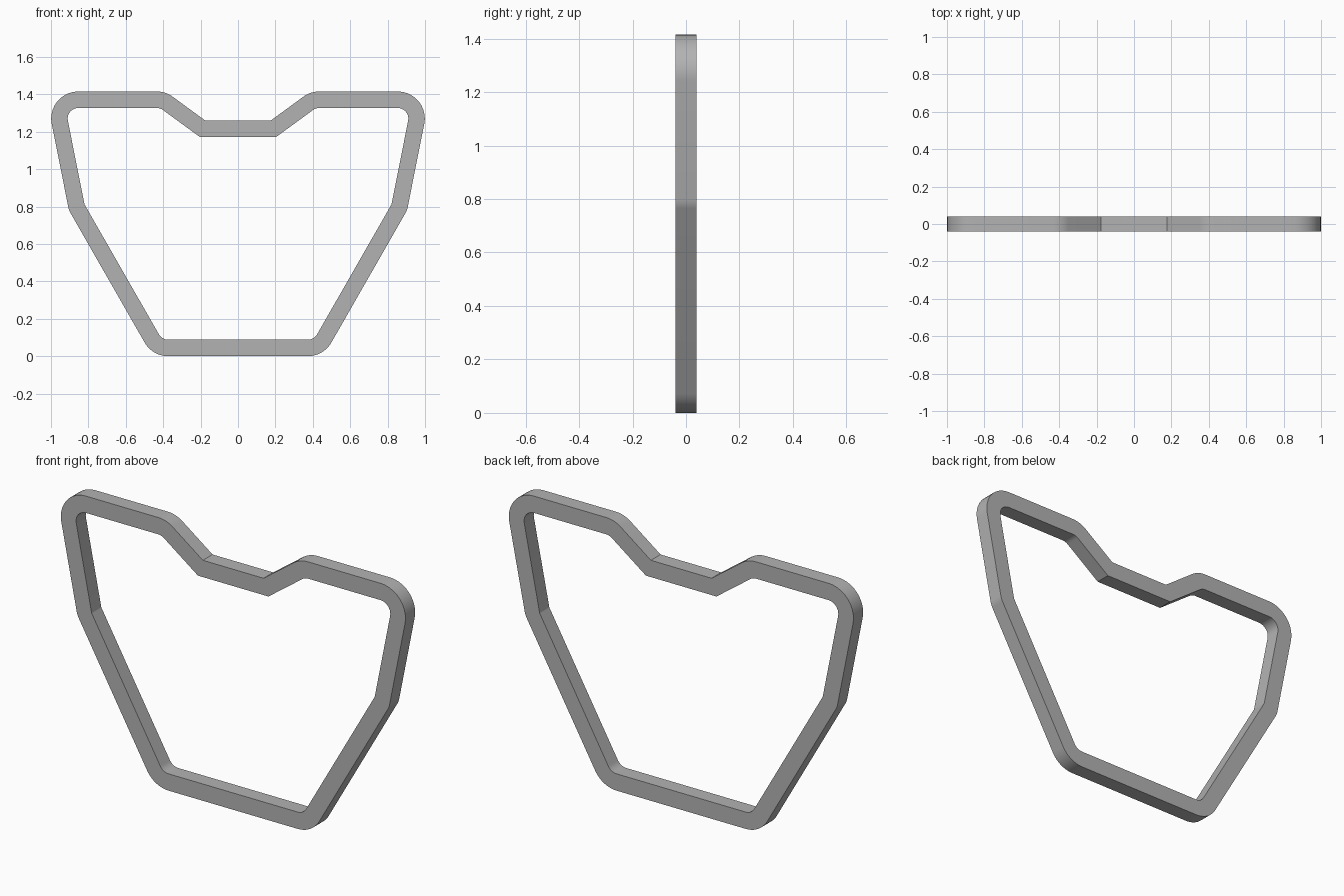
import bpy, bmesh, math
from mathutils import Vector

if "Cube" in bpy.data.objects:
    bpy.data.objects.remove(bpy.data.objects["Cube"], do_unlink=True)

WIDTH, DEPTH = 0.088, 0.08

# Right half of the centre line: x, z, bend radius
half = [(0.432, 0.044, 0.1), (0.862, 0.795, 0.06), (0.977, 1.371, 0.101),
        (0.402, 1.371, 0.1), (0.19, 1.216, 0)]
corners = half + [(-x, z, r) for x, z, r in reversed(half)]


def rounded_path(corners, steps=10):
    """Replace each corner of a closed path by a tangent arc."""
    path = []
    for i, (x, z, r) in enumerate(corners):
        p = Vector((x, z))
        a = (Vector(corners[i - 1][:2]) - p).normalized()
        b = (Vector(corners[(i + 1) % len(corners)][:2]) - p).normalized()
        if r == 0:
            path.append(p)
            continue
        opening = a.angle(b) / 2
        middle = (a + b).normalized()
        centre = p + middle * r / math.sin(opening)
        start = p + a * r / math.tan(opening) - centre
        end = p + b * r / math.tan(opening) - centre
        turn = start.angle_signed(end)
        for k in range(steps + 1):
            angle = -turn * k / steps
            c, s = math.cos(angle), math.sin(angle)
            path.append(centre + Vector((start.x * c - start.y * s,
                                         start.x * s + start.y * c)))
    return path


def offset(path, distance):
    """Shift a closed path sideways with mitred corners."""
    result = []
    for i, p in enumerate(path):
        d1 = (p - path[i - 1]).normalized()
        d2 = (path[(i + 1) % len(path)] - p).normalized()
        n1, n2 = Vector((d1.y, -d1.x)), Vector((d2.y, -d2.x))
        result.append(p + (n1 + n2) * distance / (1 + n1.dot(n2)))
    return result


# Bent bar frame: four loops joined around a rectangular section
path = rounded_path(corners)
outer, inner = offset(path, WIDTH / 2), offset(path, -WIDTH / 2)
bm = bmesh.new()
loops = [[bm.verts.new((p.x, y, p.y)) for p in ring]
         for ring, y in ((outer, -DEPTH / 2), (outer, DEPTH / 2),
                         (inner, DEPTH / 2), (inner, -DEPTH / 2))]
for k in range(4):
    a, b = loops[k], loops[(k + 1) % 4]
    for i in range(len(path)):
        j = (i + 1) % len(path)
        bm.faces.new((a[i], a[j], b[j], b[i]))
bmesh.ops.recalc_face_normals(bm, faces=bm.faces)
mesh = bpy.data.meshes.new("bent_frame")
bm.to_mesh(mesh)
bm.free()
frame = bpy.data.objects.new("bent_frame", mesh)
bpy.context.collection.objects.link(frame)

# Plain grey material
grey = bpy.data.materials.new("grey")
grey.use_nodes = True
colour = (0.45, 0.45, 0.45, 1)
grey.diffuse_color = colour
grey.node_tree.nodes["Principled BSDF"].inputs["Base Color"].default_value = colour
mesh.materials.append(grey)

# Smooth bends with crisp edges
bpy.ops.object.select_all(action="DESELECT")
frame.select_set(True)
bpy.context.view_layer.objects.active = frame
bpy.ops.object.shade_smooth_by_angle(angle=math.radians(30))
